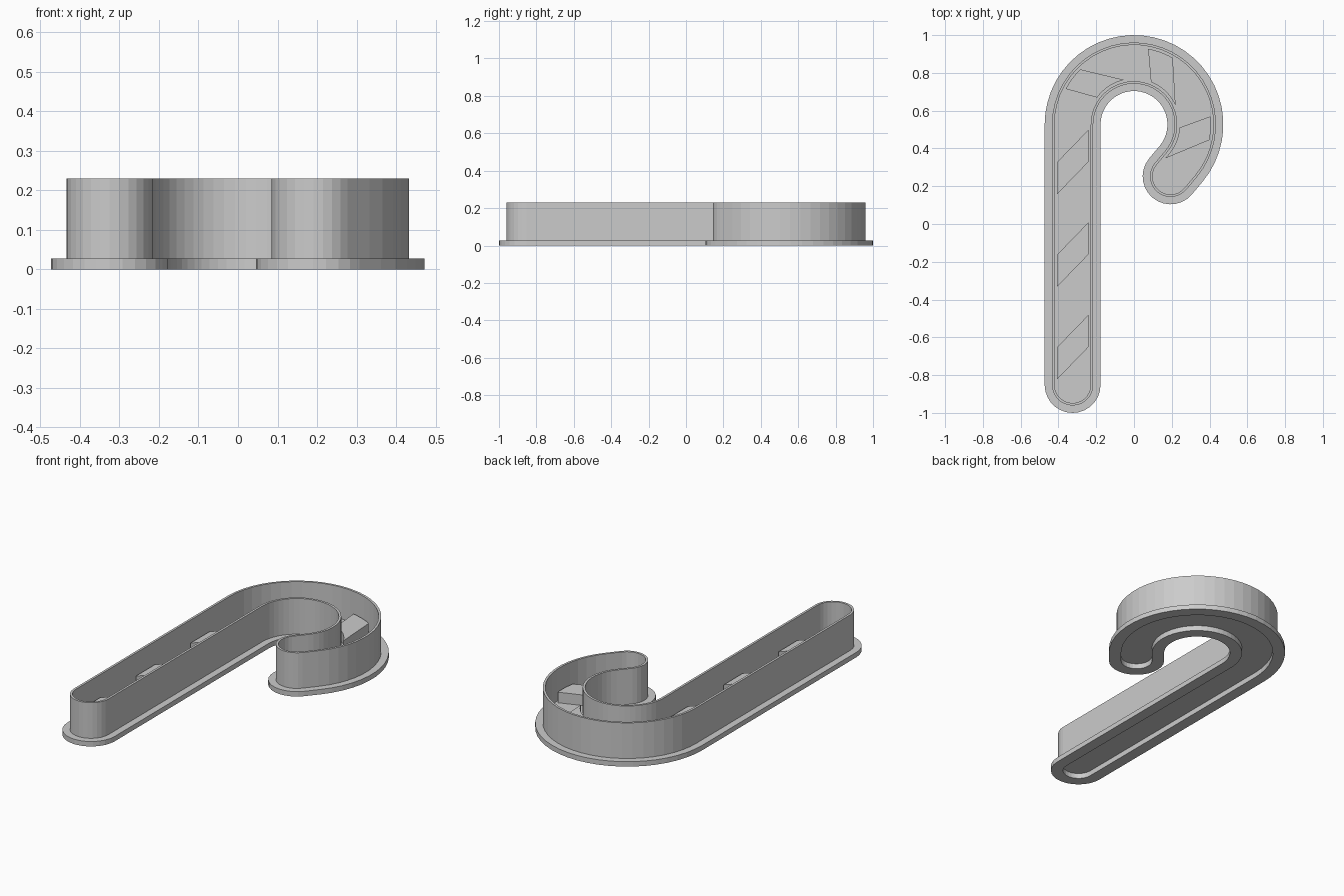
import bpy, bmesh, math
from mathutils import Vector

if "Cube" in bpy.data.objects:
    bpy.data.objects.remove(bpy.data.objects["Cube"])

R = 0.325            # hook centreline radius
C = Vector((0, 0.527))
END = math.radians(-40)


def centreline():
    """Points and travel directions: stem, hook arc, short straight tip."""
    path = [(Vector((-R, -0.852)), Vector((0, 1)))]
    n = 30
    for i in range(n + 1):
        a = math.pi + (END - math.pi) * i / n
        path.append((C + R * Vector((math.cos(a), math.sin(a))),
                     Vector((math.sin(a), -math.cos(a)))))
    p, d = path[-1]
    path.append((p + d * 0.086, d))
    return path


def cap(p, d, w, n=14):
    """Half circle turning clockwise around p, from the left to the right of d."""
    a0 = math.atan2(d.y, d.x) + math.pi / 2
    return [p + w * Vector((math.cos(a0 - math.pi * i / n), math.sin(a0 - math.pi * i / n)))
            for i in range(1, n)]


def outline(w):
    """Closed cane outline at distance w from the centreline."""
    path = centreline()
    left = [p + w * Vector((-d.y, d.x)) for p, d in path]
    right = [p - w * Vector((-d.y, d.x)) for p, d in path]
    return left + cap(*path[-1], w) + right[::-1] + cap(path[0][0], -path[0][1], w)


def finish(bm, name):
    bmesh.ops.recalc_face_normals(bm, faces=bm.faces)
    me = bpy.data.meshes.new(name)
    bm.to_mesh(me)
    bm.free()
    ob = bpy.data.objects.new(name, me)
    bpy.context.collection.objects.link(ob)
    return ob


def prism(name, pts, z0, z1):
    bm = bmesh.new()
    f = bm.faces.new([bm.verts.new((p[0], p[1], z0)) for p in pts])
    ext = bmesh.ops.extrude_face_region(bm, geom=[f], use_keep_orig=True)
    for v in ext["geom"]:
        if isinstance(v, bmesh.types.BMVert):
            v.co.z = z1
    return finish(bm, name)


# Base flange and cutting wall: one closed cross-section lofted round the outline
section = [(0.148, 0), (0.148, 0.028), (0.109, 0.028), (0.109, 0.23),
           (0.096, 0.23), (0.096, 0.05), (0.083, 0.05), (0.083, 0)]
bm = bmesh.new()
loops = [[bm.verts.new((p.x, p.y, z)) for p in outline(w)] for w, z in section]
for k, a in enumerate(loops):
    b = loops[(k + 1) % len(loops)]
    for i in range(len(a)):
        j = (i + 1) % len(a)
        bm.faces.new((a[i], a[j], b[j], b[i]))
finish(bm, "flange_and_wall")

# Recessed floor
prism("floor", outline(0.083), 0.03, 0.05)

# Raised stripes: slanted bands trimmed to the inner outline
stripes = [[(-0.405, y), (-0.24, y + 0.17), (-0.24, y + 0.34), (-0.405, y + 0.17)]
           for y in (-0.82, -0.33, 0.16)]
stripes += [
    [(-0.36, 0.715), (-0.18, 0.665), (-0.02, 0.755), (-0.29, 0.82)],
    [(0.075, 0.925), (0.09, 0.75), (0.22, 0.63), (0.205, 0.88)],
    [(0.405, 0.57), (0.24, 0.51), (0.16, 0.345), (0.40, 0.445)],
]
trim = prism("stripe_trim", outline(0.083), -0.1, 0.4)
trim.hide_render = True
for n, q in enumerate(stripes):
    a, b, c, d = [Vector(p) for p in q]
    s, t = (b - a).normalized() * 0.03, (c - d).normalized() * 0.03
    ob = prism(f"stripe_{n + 1}", [a - s, b + s, c + t, d - t], 0.045, 0.11)
    mod = ob.modifiers.new("trim", "BOOLEAN")
    mod.operation = "INTERSECT"
    mod.solver = "EXACT"
    mod.object = trim
    bpy.context.view_layer.objects.active = ob
    bpy.ops.object.modifier_apply(modifier=mod.name)
bpy.data.objects.remove(trim)
